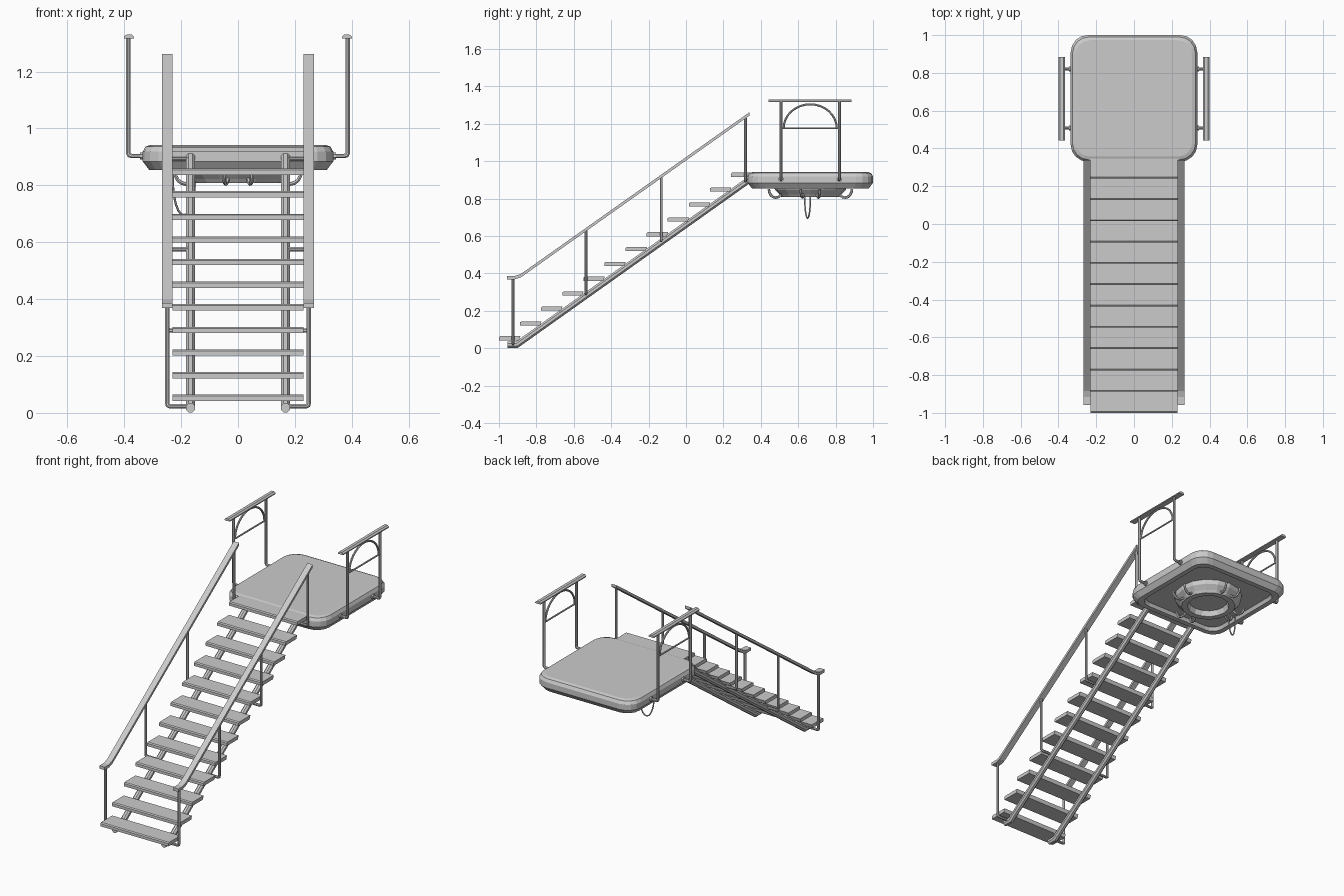
import bpy, bmesh, math
from mathutils import Vector

if "Cube" in bpy.data.objects:
    bpy.data.objects.remove(bpy.data.objects["Cube"])

CY = 0.665  # platform centre in y


def finish(name, bm, smooth=True):
    bmesh.ops.recalc_face_normals(bm, faces=bm.faces)
    me = bpy.data.meshes.new(name)
    bm.to_mesh(me)
    bm.free()
    ob = bpy.data.objects.new(name, me)
    bpy.context.collection.objects.link(ob)
    if smooth:
        bpy.ops.object.select_all(action='DESELECT')
        ob.select_set(True)
        bpy.context.view_layer.objects.active = ob
        bpy.ops.object.shade_smooth_by_angle(angle=math.radians(35))
    return ob


def loft(name, rings, caps=True, closed=False, smooth=True):
    """Skin a list of point rings."""
    bm = bmesh.new()
    vs = [[bm.verts.new(p) for p in r] for r in rings]
    n = len(vs[0])
    pairs = list(zip(vs, vs[1:])) + ([(vs[-1], vs[0])] if closed else [])
    for a, b in pairs:
        for i in range(n):
            j = (i + 1) % n
            bm.faces.new((a[i], a[j], b[j], b[i]))
    if caps and not closed:
        bm.faces.new(vs[0])
        bm.faces.new(vs[-1])
    return finish(name, bm, smooth)


def tube(name, path, r, sides=8):
    """Sweep a round bar along a polyline with mitred corners."""
    pts = [Vector(p) for p in path]
    dirs = [(b - a).normalized() for a, b in zip(pts, pts[1:])]
    up = Vector((1, 0, 0)) if abs(dirs[0].x) < 0.9 else Vector((0, 1, 0))
    u = (up - dirs[0] * up.dot(dirs[0])).normalized()
    v = dirs[0].cross(u)
    ring = []
    for k in range(sides):
        a = 2 * math.pi * (k + 0.5) / sides
        ring.append(pts[0] + r * (u * math.cos(a) + v * math.sin(a)))
    rings = [ring]
    for i in range(1, len(pts)):
        d = dirs[i - 1]
        nrm = (d + dirs[i]).normalized() if i < len(dirs) else d
        ring = [p + d * ((pts[i] - p).dot(nrm) / d.dot(nrm)) for p in ring]
        rings.append(ring)
    return loft(name, rings)


def prism(name, yz, x0, x1):
    return loft(name, [[(x, y, z) for y, z in yz] for x in (x0, x1)], smooth=False)


def strip(path, t):
    """Vertical-thickness outline under a y,z path."""
    return list(path) + [(y, z - t) for y, z in reversed(path)]


def rounded(h, z, r, seg=4):
    out = []
    for q, (sx, sy) in enumerate(((1, 1), (-1, 1), (-1, -1), (1, -1))):
        for k in range(seg + 1):
            a = math.pi / 2 * (q + k / seg)
            out.append((sx * (h - r) + r * math.cos(a),
                        CY + sy * (h - r) + r * math.sin(a), z))
    return out


def circle(r, z, n=16):
    return [(r * math.cos(2 * math.pi * k / n), CY + r * math.sin(2 * math.pi * k / n), z)
            for k in range(n)]


# Treads
for i in range(12):
    y, z = -1 + 0.1128 * i, 0.042 + 0.0795 * i
    prism(f"tread_{i + 1}", [(y, z), (y, z + 0.017), (y + 0.007, z + 0.022),
                             (y + 0.114, z + 0.022), (y + 0.107, z)], -0.23, 0.23)

# Platform slab with bevelled edges and recessed underside
loft("platform", [rounded(0.308, 0.942, 0.075), rounded(0.325, 0.936, 0.085),
                  rounded(0.335, 0.918, 0.09), rounded(0.335, 0.884, 0.09),
                  rounded(0.312, 0.854, 0.08), rounded(0.282, 0.854, 0.07),
                  rounded(0.272, 0.874, 0.065)], smooth=False)

# Round socket under the platform
loft("underside_socket", [circle(0.195, 0.876), circle(0.19, 0.848), circle(0.165, 0.822),
                          circle(0.155, 0.808), circle(0.12, 0.808), circle(0.11, 0.84)],
     smooth=False)

# Small hooks around the socket
n = 0
for q in range(4):
    for off in (-13, 13):
        n += 1
        a = math.radians(90 * q + off)
        path = []
        for k in range(9):
            t = math.pi * k / 8
            r = 0.19 + 0.038 * math.cos(t)
            path.append((r * math.cos(a), CY + r * math.sin(a), 0.85 - 0.045 * math.sin(t)))
        tube(f"hook_{n}", path, 0.007, 6)

# Hanging loop
tube("hanging_loop", [(-0.19 + 0.04 * math.cos(math.pi * k / 12),
                       0.65 + 0.016 * math.cos(math.pi * k / 12),
                       0.85 - 0.155 * math.sin(math.pi * k / 12) ** 0.8)
                      for k in range(13)], 0.004, 6)

for s, side in ((-1, "left"), (1, "right")):
    # Stringer
    tube(f"stringer_{side}", [(s * 0.167, -0.955, 0.018), (s * 0.167, -0.905, 0.018),
                              (s * 0.167, 0.335, 0.898)], 0.018)

    # Sloped handrail
    prism(f"handrail_{side}", strip([(-0.957, 0.386), (-0.915, 0.386), (-0.885, 0.396),
                                     (-0.86, 0.413), (0.34, 1.262)], 0.018),
          s * 0.231, s * 0.267)

    # Handrail posts, bent in to the stringer
    for i, (y, z0, z1) in enumerate(((-0.925, 0.023, 0.375), (-0.535, 0.29, 0.629),
                                     (-0.132, 0.575, 0.914), (0.318, 0.893, 1.232))):
        tube(f"handrail_post_{side}_{i + 1}",
             [(s * 0.165, y, z0), (s * 0.24, y, z0), (s * 0.247, y, z0 + 0.004),
              (s * 0.249, y, z0 + 0.012), (s * 0.249, y, z1)], 0.008)

    # Platform guard posts with collars
    for i, y in enumerate((0.508, 0.82)):
        tube(f"guard_post_{side}_{i + 1}",
             [(s * 0.32, y, 0.903), (s * 0.374, y, 0.903), (s * 0.382, y, 0.906),
              (s * 0.386, y, 0.914), (s * 0.386, y, 1.318)], 0.0085)
        tube(f"guard_collar_{side}_{i + 1}", [(s * 0.328, y, 0.903), (s * 0.345, y, 0.903)], 0.014)

    # Guard top rail with a crowned section
    section = [(-0.018, 1.316), (0.018, 1.316), (0.018, 1.322), (0.009, 1.33),
               (-0.009, 1.33), (-0.018, 1.322)]
    loft(f"guard_top_rail_{side}", [[(s * 0.383 + dx, y, z) for dx, z in section]
                                    for y in (0.442, 0.884)], smooth=False)

    # Guard crossbar and arch
    tube(f"guard_crossbar_{side}", [(s * 0.386, 0.508, 1.176), (s * 0.386, 0.82, 1.176)], 0.005)
    tube(f"guard_arch_{side}", [(s * 0.386, 0.664 - 0.142 * math.cos(math.pi * k / 16),
                                 1.176 + 0.128 * math.sin(math.pi * k / 16))
                                for k in range(17)], 0.006)
